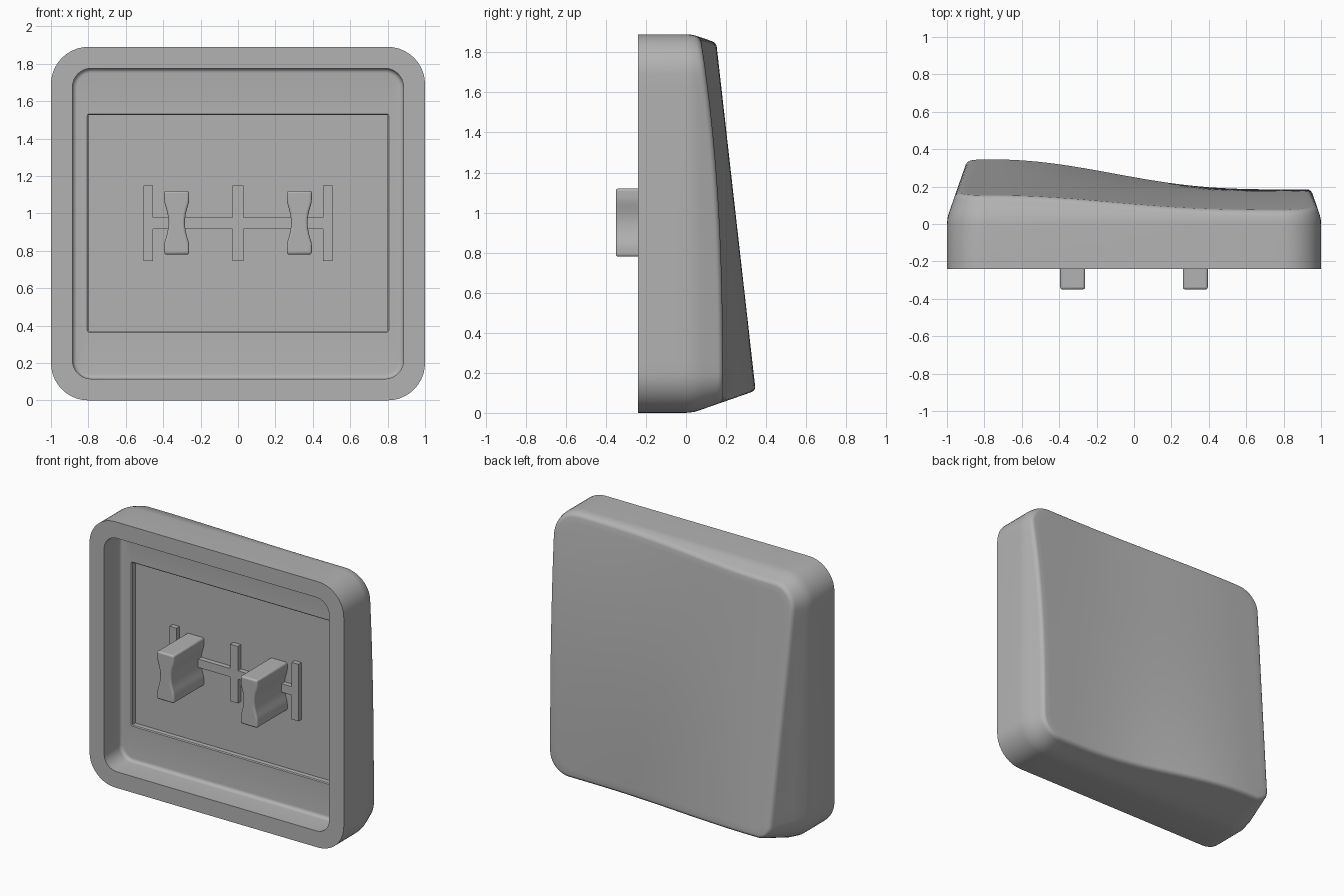
import bpy, bmesh, math
from mathutils import Vector

if "Cube" in bpy.data.objects:
    bpy.data.objects.remove(bpy.data.objects["Cube"], do_unlink=True)

HEIGHT = 1.89
FRONT = -0.24
LEDGE = -0.05
FLOOR = -0.01

grey = bpy.data.materials.new("mid grey plastic")
grey.use_nodes = True
grey.diffuse_color = (0.45, 0.45, 0.45, 1)
grey.node_tree.nodes["Principled BSDF"].inputs["Base Color"].default_value = (0.45, 0.45, 0.45, 1)


def finish(name, bm, bevel=0):
    bmesh.ops.recalc_face_normals(bm, faces=bm.faces)
    mesh = bpy.data.meshes.new(name)
    bm.to_mesh(mesh)
    bm.free()
    obj = bpy.data.objects.new(name, mesh)
    bpy.context.collection.objects.link(obj)
    mesh.materials.append(grey)
    if bevel:
        mod = obj.modifiers.new("soft edges", "BEVEL")
        mod.width, mod.segments, mod.limit_method = bevel, 3, "ANGLE"
        mod.angle_limit = math.radians(50)
    bpy.ops.object.select_all(action="DESELECT")
    obj.select_set(True)
    bpy.context.view_layer.objects.active = obj
    bpy.ops.object.shade_smooth_by_angle(angle=math.radians(32))
    return obj


def outline(half, low, high, radius, arc=10, side=24):
    """Rounded rectangle as (x, z, normal x, normal z) entries."""
    mid, half_z = (low + high) / 2, (high - low) / 2
    corners = [(1, 1), (-1, 1), (-1, -1), (1, -1)]
    points = []
    for k, (sx, sz) in enumerate(corners):
        cx, cz = sx * (half - radius), mid + sz * (half_z - radius)
        for j in range(arc + 1):
            a = math.pi / 2 * (k + j / arc)
            n = (math.cos(a), math.sin(a))
            points.append((cx + radius * n[0], cz + radius * n[1], *n))
        # straight run toward the next corner
        tx, tz = corners[(k + 1) % 4]
        x, z, nx, nz = points[-1]
        ex = tx * (half - radius) + radius * nx
        ez = mid + tz * (half_z - radius) + radius * nz
        for j in range(1, side):
            f = j / side
            points.append((x + (ex - x) * f, z + (ez - z) * f, nx, nz))
    return points


def back_height(x, z):
    """Sculpted back: tall on the -x side, sweeping down toward +x."""
    t = min(max((x + 0.75) / 1.65, 0), 1)
    w = (1 - t * t) ** 4
    u = min(max(z / HEIGHT, 0), 1)
    tall = 0.36 - 0.113 * z
    short = 0.185 - 0.115 * u ** 2.7
    return w * tall + (1 - w) * short


def taper(y):
    """Inset of the side walls at depth y, easing in from vertical."""
    if y < 0:
        return 0
    return 0.35 * y * y / 0.12 if y < 0.06 else 0.35 * (y - 0.03)


def flat_ring(half, low, high, radius, y):
    return [Vector((x, y, z)) for x, z, _, _ in outline(half, low, high, radius)]


# Shell: rings from the recess floor, out over the rim, round to the back
rings = []
floor_box = (0.8, 0.37, 1.525, 0.004)
rings.append(flat_ring(*floor_box, FLOOR))
rings.append(flat_ring(*floor_box, LEDGE + 0.006))
rings.append(flat_ring(0.806, 0.364, 1.531, 0.01, LEDGE))
for j in range(6):
    a = math.pi / 2 * j / 5
    inset = 0.025 * (1 - math.sin(a))
    rings.append(flat_ring(0.885 - inset, 0.115 + inset, 1.775 - inset, 0.1 - inset,
                           LEDGE - 0.025 * (1 - math.cos(a))))
rings.append(flat_ring(0.885, 0.115, 1.775, 0.1, FRONT))
outer = outline(1, 0, HEIGHT, 0.2)
rings.append([Vector((x, FRONT, z)) for x, z, _, _ in outer])
rings.append([Vector((x, 0, z)) for x, z, _, _ in outer])

FILLET = 0.03
walls = []
for x, z, nx, nz in outer:
    i = 0
    for _ in range(12):
        y = back_height(x - nx * i, z - nz * i) - FILLET
        i = taper(y)
    walls.append((x, z, nx, nz, y, i))
for f in (0.25, 0.5, 0.75, 1):
    rings.append([Vector((x - nx * taper(y * f), y * f, z - nz * taper(y * f)))
                  for x, z, nx, nz, y, i in walls])
for j in range(1, 6):
    a = math.pi / 2 * j / 5
    ring = []
    for x, z, nx, nz, y, i in walls:
        d = i + 0.006 * math.sin(a) + 0.024 * (1 - math.cos(a))
        px, pz = x - nx * d, z - nz * d
        ring.append(Vector((px, back_height(px, pz) - FILLET * (1 - math.sin(a)), pz)))
    rings.append(ring)
rim = rings[-1]
for j in range(1, 24):
    s = 1 - j / 24
    ring = []
    for p in rim:
        px, pz = p.x * s, HEIGHT / 2 + (p.z - HEIGHT / 2) * s
        ring.append(Vector((px, back_height(px, pz), pz)))
    rings.append(ring)

bm = bmesh.new()
loops = [[bm.verts.new(p) for p in ring] for ring in rings]
count = len(loops[0])
for a, b in zip(loops, loops[1:]):
    for k in range(count):
        n = (k + 1) % count
        bm.faces.new((a[k], a[n], b[n], b[k]))
bm.faces.new(loops[0])
centre = bm.verts.new((0, back_height(0, HEIGHT / 2), HEIGHT / 2))
for k in range(count):
    bm.faces.new((loops[-1][k], loops[-1][(k + 1) % count], centre))
finish("cap_shell", bm)


def prism(name, profile, y0, y1, bevel=0):
    bm = bmesh.new()
    face = bm.faces.new([bm.verts.new((x, y0, z)) for x, z in profile])
    made = bmesh.ops.extrude_face_region(bm, geom=[face])["geom"]
    moved = [v for v in made if isinstance(v, bmesh.types.BMVert)]
    bmesh.ops.translate(bm, verts=moved, vec=(0, y1 - y0, 0))
    return finish(name, bm, bevel)


def bar(name, x0, x1, z0, z1):
    prism(name, [(x0, z0), (x1, z0), (x1, z1), (x0, z1)], -0.045, 0.005)


# Stiffening ribs on the recess floor
for name, x in (("right_rib", -0.48), ("middle_rib", 0), ("left_rib", 0.48)):
    w = 0.03 if x == 0 else 0.026
    bar(name, x - w, x + w, 0.745, 1.15)
bar("right_cross_rib", -0.454, -0.03, 0.917, 0.977)
bar("left_cross_rib", 0.03, 0.454, 0.917, 0.977)

# Waisted mounting stems
edge = []
for j in range(17):
    v = -1 + j / 8
    pinch = max(0, 1 - (v / 0.68) ** 2)
    edge.append((0.067 - 0.023 * pinch ** 1.3, 0.95 + 0.17 * v))
for name, x in (("right_stem", -0.328), ("left_stem", 0.328)):
    profile = [(x + w, z) for w, z in edge] + [(x - w, z) for w, z in reversed(edge)]
    prism(name, profile, -0.35, 0.005, 0.012)
